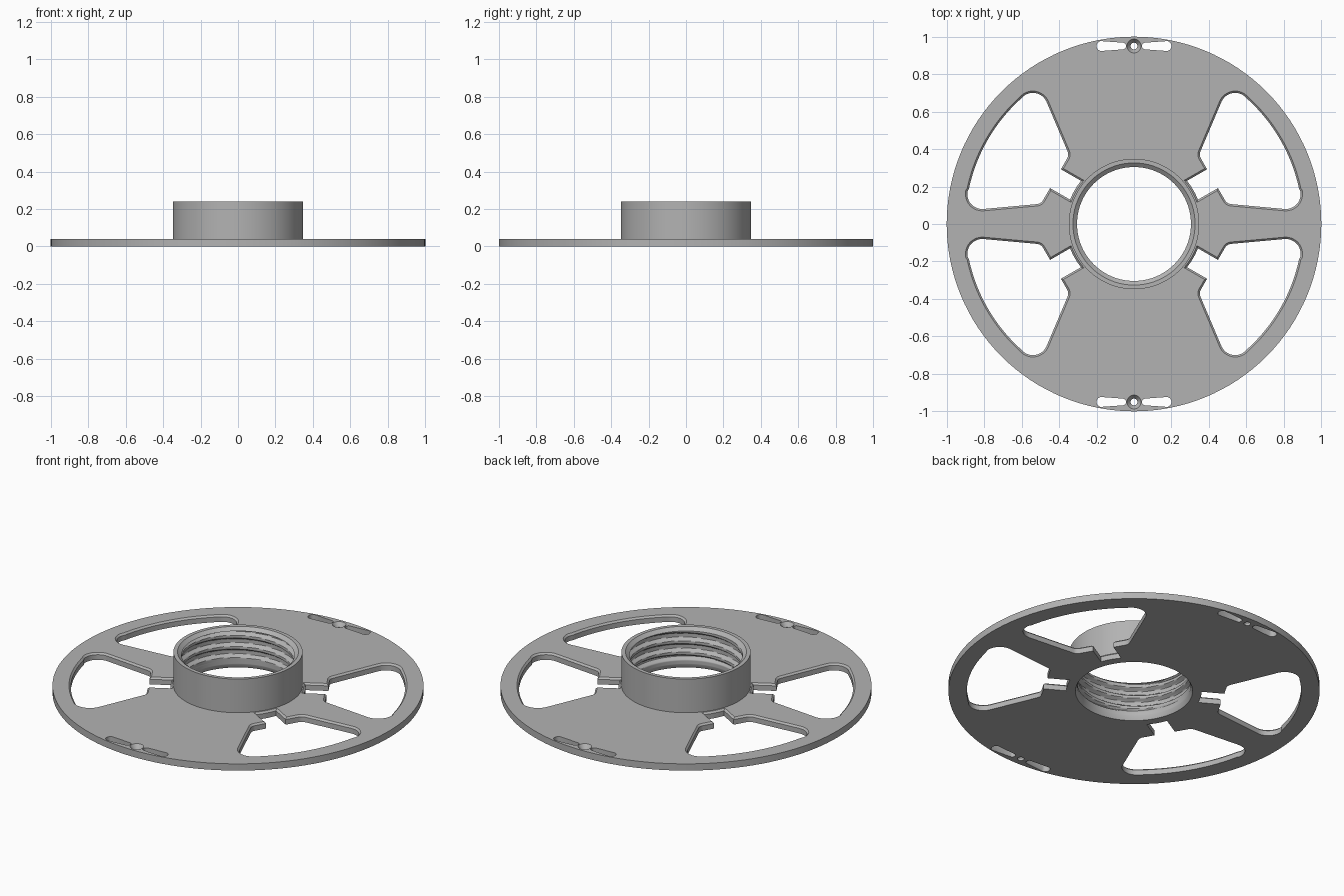
import bpy, bmesh, math
from mathutils import Vector

if "Cube" in bpy.data.objects:
    bpy.data.objects.remove(bpy.data.objects["Cube"])

T = 0.04          # plate thickness
SEG = 128

grey = bpy.data.materials.new("grey plastic")
grey.diffuse_color = (0.45, 0.45, 0.45, 1)
grey.use_nodes = True
grey.node_tree.nodes["Principled BSDF"].inputs["Base Color"].default_value = grey.diffuse_color


def mesh_object(name, rings, caps=True):
    """Join equal-length point rings; cap the ends or close into a loop."""
    bm = bmesh.new()
    vs = [[bm.verts.new(p) for p in ring] for ring in rings]
    n = len(rings[0])
    pairs = list(zip(vs, vs[1:])) + ([] if caps else [(vs[-1], vs[0])])
    for a, b in pairs:
        for i in range(n):
            j = (i + 1) % n
            bm.faces.new((a[i], a[j], b[j], b[i]))
    if caps:
        bm.faces.new(vs[0][::-1])
        bm.faces.new(vs[-1])
    bmesh.ops.recalc_face_normals(bm, faces=bm.faces)
    me = bpy.data.meshes.new(name)
    bm.to_mesh(me)
    bm.free()
    ob = bpy.data.objects.new(name, me)
    bpy.context.collection.objects.link(ob)
    me.materials.append(grey)
    return ob


def arc(cx, cy, r, a0, a1, n):
    angles = [math.radians(a0 + (a1 - a0) * i / n) for i in range(n + 1)]
    return [Vector((cx + r * math.cos(a), cy + r * math.sin(a))) for a in angles]


def circle(r, cx=0, cy=0, n=SEG):
    return arc(cx, cy, r, 0, 360, n)[:-1]


def grow(pts, d):
    """Offset a clockwise outline outward by d."""
    out = []
    for i, p in enumerate(pts):
        e1 = (p - pts[i - 1]).normalized()
        e2 = (pts[(i + 1) % len(pts)] - p).normalized()
        n1, n2 = Vector((-e1.y, e1.x)), Vector((-e2.y, e2.x))
        out.append(p + (n1 + n2) * d / (1 + n1.dot(n2)))
    return out


def at(pts, z):
    return [(p.x, p.y, z) for p in pts]


def mirrored(pts, sx, sy):
    return [Vector((p.x * sx, p.y * sy)) for p in pts]


def polar(along, across, deg=30):
    c, s = math.cos(math.radians(deg)), math.sin(math.radians(deg))
    return Vector((along * c - across * s, along * s + across * c))


# flat round plate
plate = mesh_object("plate", [at(circle(1), 0), at(circle(1), T)])
cutters = [mesh_object("bore_cutter", [at(circle(0.348), -0.1), at(circle(0.348), 0.1)])]

# window outline with a clip notch reaching towards the hub
slot_end = [polar(0.365 * math.cos(a), 0.365 * math.sin(a))
            for a in (-0.16, -0.08, 0, 0.08, 0.16)]
window = (slot_end + [polar(0.484, 0.058)]
          + arc(0.391, 0.371, 0.04, 210, 156, 6)
          + arc(0.54, 0.62, 0.08, 156, 49, 12)
          + arc(0, 0, 0.901, 48, 12, 24)
          + arc(0.81, 0.16, 0.08, 11, -95, 12)
          + arc(0.521, 0.146, 0.04, -95, -150, 6)
          + [polar(0.484, -0.058)])
chamfered = grow(window, 0.01)
for sx in (1, -1):
    for sy in (1, -1):
        w, c = mirrored(window, sx, sy), mirrored(chamfered, sx, sy)
        cutters.append(mesh_object("window_cutter", [
            at(w, -0.1), at(w, T - 0.01), at(c, T), at(c, 0.1)]))

# tapered slots and countersunk holes near the rim
rim_slot = arc(0.173, 0.95, 0.027, 80, -80, 10) + arc(0.06, 0.95, 0.018, -100, -260, 8)
for sy in (1, -1):
    for sx in (1, -1):
        s = mirrored(rim_slot, sx, sy)
        cutters.append(mesh_object("rim_slot_cutter", [at(s, -0.1), at(s, 0.1)]))
    hole = [at(circle(r, 0, 0.95 * sy, 32), z)
            for r, z in ((0.018, -0.1), (0.018, 0.015), (0.037, T), (0.037, 0.1))]
    cutters.append(mesh_object("screw_hole_cutter", hole))

bpy.context.view_layer.objects.active = plate
for cutter in cutters:
    mod = plate.modifiers.new("cut", "BOOLEAN")
    mod.operation, mod.solver, mod.object = "DIFFERENCE", "EXACT", cutter
    bpy.ops.object.modifier_apply(modifier=mod.name)
    bpy.data.objects.remove(cutter)

# hub with an internal screw thread
PITCH, Z0, Z1, ROWS = 0.066, 0.025, 0.222, 60


def bore_radius(z, a):
    p = (z / PITCH - a / math.tau) % 1
    groove = min(1, max(0, (abs(2 * p - 1) - 0.25) * 2.5))
    fade = min(1, max(0, (z - 0.05) / 0.015)) * min(1, (Z1 - z) / 0.008)
    return 0.304 + 0.021 * groove * fade


def ring(radius, z):
    return [(radius(a) * math.cos(a), radius(a) * math.sin(a), z)
            for a in (math.tau * i / SEG for i in range(SEG))]


rings = [ring(lambda a, r=r: r, z)
         for r, z in ((0.316, 0), (0.348, 0), (0.348, 0.24), (0.326, 0.24))]
for i in range(ROWS + 1):
    z = Z1 + (Z0 - Z1) * i / ROWS
    rings.append(ring(lambda a, z=z: bore_radius(z, a), z))
hub = mesh_object("threaded_hub", rings, caps=False)

for ob in (plate, hub):
    bpy.ops.object.select_all(action="DESELECT")
    ob.select_set(True)
    bpy.context.view_layer.objects.active = ob
    bpy.ops.object.shade_smooth_by_angle(angle=math.radians(30))
